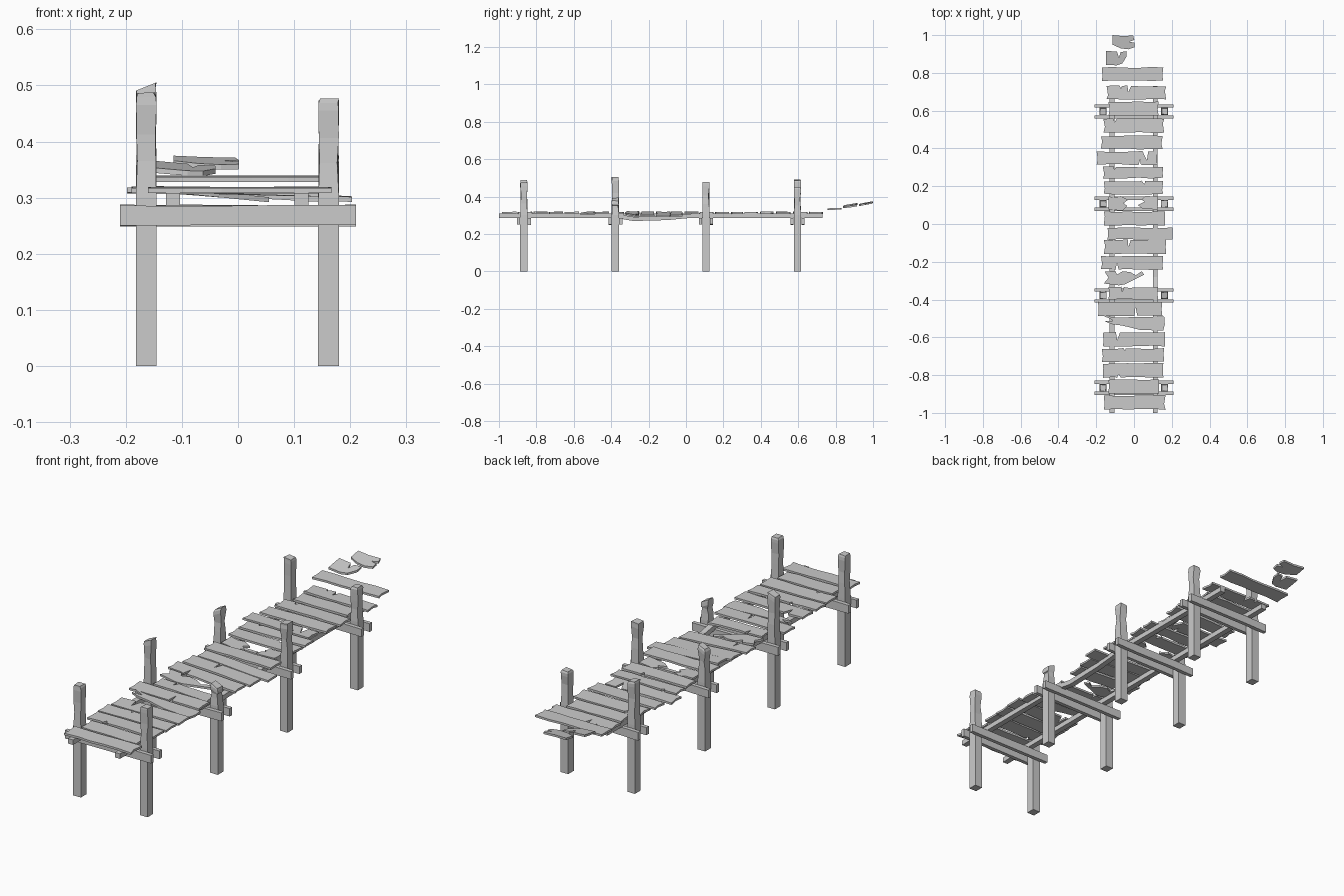
import bpy, bmesh, random

if "Cube" in bpy.data.objects:
    bpy.data.objects.remove(bpy.data.objects["Cube"])
random.seed(7)
R = random.uniform


def finish(bm, name):
    bmesh.ops.recalc_face_normals(bm, faces=bm.faces[:])
    me = bpy.data.meshes.new(name)
    bm.to_mesh(me)
    bm.free()
    ob = bpy.data.objects.new(name, me)
    bpy.context.collection.objects.link(ob)
    return ob


def loft(name, rings):
    """Skin a list of equal-length point rings and cap both ends."""
    bm = bmesh.new()
    vs = [[bm.verts.new(p) for p in r] for r in rings]
    n = len(vs[0])
    for a, b in zip(vs, vs[1:]):
        for i in range(n):
            bm.faces.new((a[i], a[(i + 1) % n], b[(i + 1) % n], b[i]))
    bm.faces.new(vs[0])
    bm.faces.new(vs[-1])
    return finish(bm, name)


def board(name, outline, z, roll=0.0, pitch=0.0, t=0.009):
    """Flat outline given thickness; roll slopes along x, pitch along y."""
    yc = sum(p[1] for p in outline) / len(outline)
    xc = sum(p[0] for p in outline) / len(outline)
    rings = [[(x, y, z + h + roll * (x - xc) + pitch * (y - yc)) for x, y in outline]
             for h in (0, t)]
    return loft(name, rings)


def edge(xa, xb, y, inward, notches):
    """Worn long edge from xa to xb with V notches (x, width, depth)."""
    xs = [xa + (xb - xa) * i / 5 for i in range(6)]
    pts = [(x, y + inward * R(0, 0.006)) for x in xs
           if all(abs(x - n[0]) > n[1] for n in notches)]
    for nx, w, d in notches:
        pts += [(nx - w / 2, y), (nx + R(-.3, .3) * w, y + inward * d), (nx + w / 2, y + inward * .002)]
    return sorted(pts, key=lambda p: p[0])


def worn_outline(x0, x1, y0, y1, low=(), high=()):
    bottom = edge(x0, x1, y0, 1, low)
    top = edge(x0, x1, y1, -1, high)[::-1]
    ym = (y0 + y1) / 2
    return (bottom + [(x1 - R(0, .008), ym + R(-.015, .015))]
            + top + [(x0 + R(0, .008), ym + R(-.015, .015))])


# Posts: square below deck, chipped above it
HALF = 0.0185
POST_Y = [-0.867, -0.378, 0.107, 0.596]
# (left height, left top slope, right height, right top slope)
TOPS = [(.487, .02, .477, 0), (.498, .4, .385, -.5), (.452, .5, .475, .1), (.488, -.15, .448, .05)]


def post(name, cx, cy, h, slope):
    def ring(z, chip, sl=0.0):
        out = []
        for sx, sy in ((-1, -1), (1, -1), (1, 1), (-1, 1)):
            x = sx * (HALF - R(0, chip))
            y = sy * (HALF + .001 - R(0, chip))
            out.append((cx + x, cy + y, z + sl * x))
        return out
    top = h - .3
    loft(name, [ring(0, 0), ring(.3, 0), ring(.3 + top * .35, .004), ring(.3 + top * .6, .007),
                ring(h - .022, .001, slope), ring(h - .008, .002, slope), ring(h, .006, slope)])


for i, (y, (hl, sl, hr, sr)) in enumerate(zip(POST_Y, TOPS)):
    post(f"left_post_{i+1}", -0.1635, y, hl, sl)
    post(f"right_post_{i+1}", 0.1615, y, hr, sr)
    # Pair of cross beams clamping the posts
    for side, s in (("front", -1), ("back", 1)):
        yb = y + s * .029
        rings = []
        for x in (-.21, -.1, .1, .21):
            d, e = R(-.002, .002), R(-.002, .002)
            rings.append([(x, yb - .0085, .25 + d), (x, yb + .0085, .25 + d),
                          (x, yb + .0085, .286 + e), (x, yb - .0085, .286 + e)])
        loft(f"{side}_cross_beam_{i+1}", rings)

# Long stringers, the right one sagging near the middle
SAG = [(-1, 0), (-.38, 0), (-.28, -.017), (-.1, -.012), (.03, 0), (.73, 0)]
for name, cx, k in (("left_stringer", -.116, 0), ("right_stringer", .113, 1)):
    loft(name, [[(cx + a * .0125, y, .297 + k * s + b * .011)
                 for a, b in ((-1, -1), (1, -1), (1, 1), (-1, 1))] for y, s in SAG])

# Deck planks: x0, x1, y0, y1, low notches, high notches, roll
PLANKS = [
    (-.16, .167, -.984, -.905, (), (), 0),
    (-.135, .133, -.902, -.822, (), (), 0),
    (-.165, .155, -.815, -.735, ((-.08, .02, .02),), (), 0),
    (-.17, .16, -.733, -.657, (), ((-.05, .012, .015),), 0),
    (-.165, .165, -.65, -.572, (), ((-.085, .022, .045),), 0),
    (-.19, .15, -.487, -.41, ((.01, .015, .05),), (), 0),
    (-.135, .128, -.402, -.332, (), ((-.06, .014, .03),), -.02),
    (-.175, .155, -.243, -.166, ((-.09, .016, .04),), (), -.06),
    (-.16, .17, -.16, -.082, (), ((-.025, .016, .04),), -.06),
    (-.14, .203, -.085, -.017, (), (), -.05),
    (-.16, .165, -.01, .068, (), (), 0),
    (-.16, .155, .155, .23, (), ((.05, .02, .02),), 0),
    (-.165, .155, .24, .305, (), ((-.1, .015, .015),), 0),
    (-.198, .125, .312, .386, ((.03, .012, .03),), ((.06, .03, .05),), 0),
    (-.175, .152, .395, .47, (), (), 0),
    (-.162, .16, .482, .56, (), ((-.1, .02, .02),), 0),
    (-.135, .13, .57, .65, (), (), 0),
    (-.145, .17, .657, .733, (), ((-.025, .02, .035), (-.07, .012, .015)), 0),
]
for i, (x0, x1, y0, y1, lo, hi, roll) in enumerate(PLANKS):
    z = .308 + .13 * roll + R(0, .002)
    board(f"deck_plank_{i+1}", worn_outline(x0, x1, y0, y1, lo, hi), z,
          roll + R(-.006, .006), R(-.03, .03))

# Broken deck pieces
board("split_plank", [(-.16, -.487), (-.09, -.495), (.05, -.492), (.16, -.49), (.163, -.53),
                      (.155, -.565), (.03, -.56), (-.06, -.538), (-.12, -.53), (-.155, -.515),
                      (-.11, -.512), (-.125, -.502)], .307, -.03)
board("snapped_plank", [(-.16, -.315), (-.08, -.325), (-.05, -.32), (.0, -.295), (.055, -.268),
                        (.04, -.25), (.01, -.272), (-.02, -.255), (-.06, -.25), (-.09, -.268),
                        (-.1, -.248), (-.155, -.252), (-.135, -.285)], .303, -.1)
board("snapped_left_half", [(-.135, .077), (-.06, .07), (-.035, .095), (-.055, .11), (-.032, .128),
                            (-.07, .148), (-.1, .14), (-.135, .146)], .304, -.08)
board("snapped_right_half", [(.045, .082), (.125, .076), (.128, .145), (.06, .148), (.04, .13),
                             (.055, .118), (.02, .1)], .304, .08)

# Planks drifting off the far end
board("loose_plank_1", worn_outline(-.17, .155, .755, .832), .329, 0, .03)
board("loose_plank_2", [(-.148, .842), (-.09, .84), (-.062, .85), (-.04, .885), (-.04, .915),
                        (-.07, .91), (-.08, .88), (-.09, .913), (-.148, .916)], .346, -.08, .17)
board("loose_plank_3", [(-.115, .95), (-.07, .93), (-.03, .925), (.002, .935), (.002, .96), (-.025, .965),
                        (.002, .975), (-.005, .998), (-.06, .995), (-.115, 1.0)], .357, -.03, .18)
